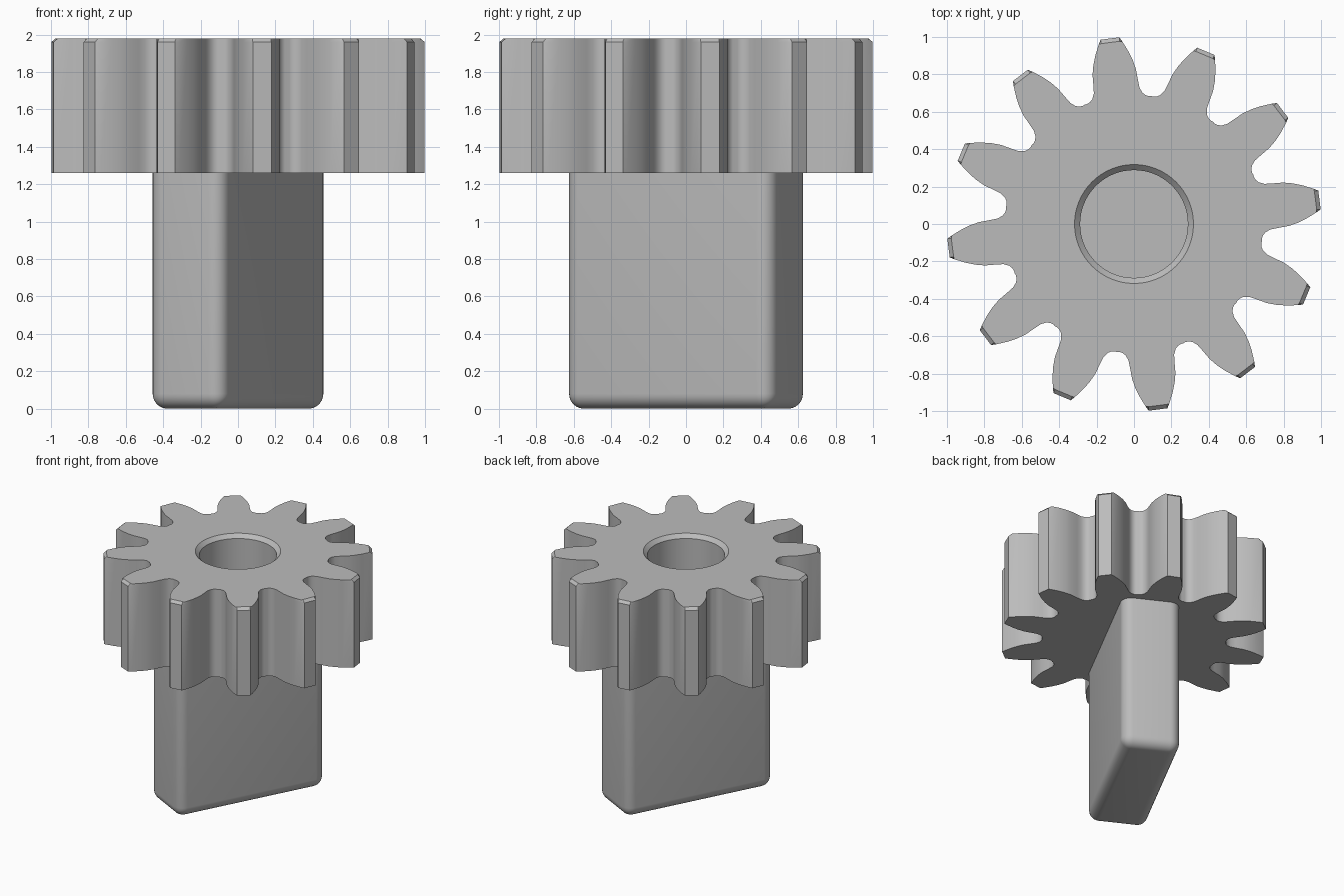
import bpy, bmesh, math
from mathutils import Matrix

cube = bpy.data.objects.get("Cube")
if cube:
    bpy.data.objects.remove(cube, do_unlink=True)

grey = bpy.data.materials.new("plain grey")
grey.use_nodes = True
colour = (0.5, 0.5, 0.5, 1)
grey.diffuse_color = colour
grey.node_tree.nodes["Principled BSDF"].inputs["Base Color"].default_value = colour


def finish(name, bm):
    bmesh.ops.recalc_face_normals(bm, faces=bm.faces)
    mesh = bpy.data.meshes.new(name)
    bm.to_mesh(mesh)
    bm.free()
    mesh.materials.append(grey)
    obj = bpy.data.objects.new(name, mesh)
    bpy.context.collection.objects.link(obj)
    bpy.ops.object.select_all(action='DESELECT')
    obj.select_set(True)
    bpy.context.view_layer.objects.active = obj
    bpy.ops.object.shade_smooth_by_angle(angle=math.radians(40))
    return obj


def ring(bm, points, z):
    return [bm.verts.new((x, y, z)) for x, y in points]


def bridge(bm, a, b):
    for i in range(len(a)):
        j = (i + 1) % len(a)
        bm.faces.new((a[i], a[j], b[j], b[i]))


def circle(radius, count=64):
    return [(radius * math.cos(i * math.tau / count),
             radius * math.sin(i * math.tau / count)) for i in range(count)]


# Gear outline: half a tooth (radial distance, half width), mirrored and repeated
TEETH, TURN = 12, math.radians(7.4)
BASE, TOP, CHAMFER, TIP = 1.26, 1.98, 0.02, 0.98
flank = [(0.667, 0.179), (0.668, 0.166), (0.676, 0.15), (0.69, 0.135),
         (0.72, 0.123), (0.76, 0.12), (0.82, 0.117), (0.87, 0.106),
         (0.92, 0.089), (0.977, 0.063), (1.0, 0.05)]
tooth = [(u, -h) for u, h in flank] + [(u, h) for u, h in reversed(flank[1:])]
outline = []
for k in range(TEETH):
    a = TURN + k * math.tau / TEETH
    c, s = math.cos(a), math.sin(a)
    outline += [(u * c - h * s, u * s + h * c) for u, h in tooth]


def clipped(p):
    scale = min(1, TIP / math.hypot(*p))
    return p[0] * scale, p[1] * scale


# Gear body with chamfered tooth tips and a blind, countersunk bore
bm = bmesh.new()
bottom = ring(bm, outline, BASE)
shoulder = ring(bm, outline, TOP - CHAMFER)
rim = ring(bm, [clipped(p) for p in outline], TOP)
bridge(bm, bottom, shoulder)
bridge(bm, shoulder, rim)
bm.faces.new(bottom)
bore = [ring(bm, circle(r), z) for r, z in
        ((0.318, TOP), (0.288, TOP - 0.03), (0.288, 1.42))]
bridge(bm, bore[0], bore[1])
bridge(bm, bore[1], bore[2])
bm.faces.new(bore[2])
edges = [bm.edges.get((loop[i - 1], loop[i])) for loop in (rim, bore[0])
         for i in range(len(loop))]
bmesh.ops.triangle_fill(bm, edges=edges, use_beauty=True, normal=(0, 0, 1))
finish("gear", bm)

# Flat shank below the gear, rounded on its upright and bottom edges
HEIGHT = 1.35
bm = bmesh.new()
bmesh.ops.create_cube(bm, size=1)
bmesh.ops.transform(bm, verts=bm.verts, matrix=(
    Matrix.Rotation(math.radians(62.5), 4, 'Z')
    @ Matrix.Translation((0, 0, HEIGHT / 2))
    @ Matrix.Diagonal((1.24, 0.446, HEIGHT, 1))))
rounded = [e for e in bm.edges if min(v.co.z for v in e.verts) < 0.1]
bmesh.ops.bevel(bm, geom=rounded, offset=0.08, segments=7, profile=0.5,
                affect='EDGES')
finish("shank", bm)
